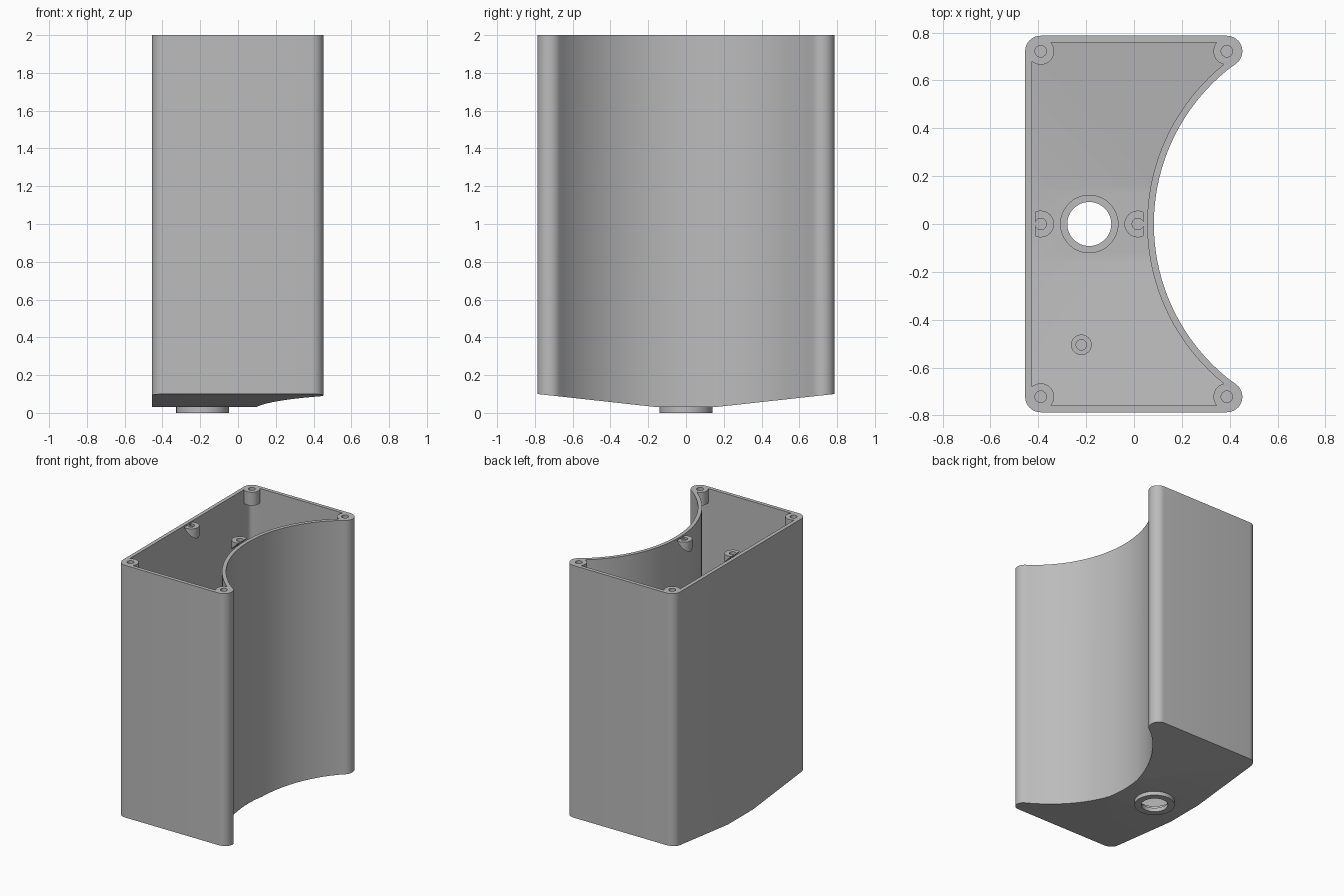
import bpy, bmesh, math
from mathutils import Vector

if "Cube" in bpy.data.objects:
    bpy.data.objects.remove(bpy.data.objects["Cube"])

TOP = 2.0
WALL = 0.028
CORNER_X, TIP_X, CORNER_Y, CORNER_R = -0.39, 0.388, 0.722, 0.065
CUT_X, CUT_R = 0.91, 0.827            # large round recess along one side
HOLE_X = -0.187

grey = bpy.data.materials.new("grey plastic")
grey.diffuse_color = (0.5, 0.5, 0.5, 1)
grey.use_nodes = True
grey.node_tree.nodes["Principled BSDF"].inputs["Base Color"].default_value = grey.diffuse_color


def arc(cx, cy, r, a0, a1, n):
    return [(cx + r * math.cos(math.radians(a0 + (a1 - a0) * i / n)),
             cy + r * math.sin(math.radians(a0 + (a1 - a0) * i / n))) for i in range(n + 1)]


def outline(inset):
    """Plan of the housing, shrunk by the inset."""
    r = CORNER_R - inset
    t = math.degrees(math.atan2(CORNER_Y, CUT_X - TIP_X))
    return (arc(CORNER_X, -CORNER_Y, r, 180, 270, 8)
            + arc(TIP_X, -CORNER_Y, r, 270, 360 + t, 12)
            + arc(CUT_X, 0, CUT_R + inset, 180 + t, 180 - t, 40)[1:-1]
            + arc(TIP_X, CORNER_Y, r, -t, 90, 12)
            + arc(CORNER_X, CORNER_Y, r, 90, 180, 8))


def prism(name, points, z0, z1, cuts=()):
    """Extrude a plan, then trim its underside with planes (point, downward normal)."""
    bm = bmesh.new()
    face = bm.faces.new([bm.verts.new((x, y, z0)) for x, y in points])
    ext = bmesh.ops.extrude_face_region(bm, geom=[face])
    bmesh.ops.translate(bm, vec=(0, 0, z1 - z0),
                        verts=[g for g in ext["geom"] if isinstance(g, bmesh.types.BMVert)])
    for co, no in cuts:
        res = bmesh.ops.bisect_plane(bm, geom=bm.verts[:] + bm.edges[:] + bm.faces[:], dist=1e-6,
                                     plane_co=co, plane_no=no, clear_outer=True)
        edges = [g for g in res["geom_cut"] if isinstance(g, bmesh.types.BMEdge)]
        bmesh.ops.contextual_create(bm, geom=edges)
    bmesh.ops.recalc_face_normals(bm, faces=bm.faces[:])
    me = bpy.data.meshes.new(name)
    bm.to_mesh(me)
    bm.free()
    ob = bpy.data.objects.new(name, me)
    bpy.context.collection.objects.link(ob)
    me.materials.append(grey)
    return ob


def cylinder(name, x, y, r, z0, z1, cuts=(), n=32):
    return prism(name, arc(x, y, r, 0, 360, n)[:-1], z0, z1, cuts)


def combine(target, tool, operation):
    mod = target.modifiers.new(operation, 'BOOLEAN')
    mod.operation, mod.solver, mod.object = operation, 'EXACT', tool
    bpy.context.view_layer.objects.active = target
    bpy.ops.object.modifier_apply(modifier=mod.name)
    bpy.data.objects.remove(tool)


def floor_planes(z):
    """Flat middle strip with a gentle rise towards both ends."""
    rise, run = 0.07, 0.637
    return [((0, 0, z), (0, 0, -1)),
            ((0, 0.15, z), Vector((0, rise, -run)).normalized()),
            ((0, -0.15, z), Vector((0, -rise, -run)).normalized())]


# Hollow shell
housing = prism("housing", outline(0), -0.2, TOP, floor_planes(0.03))
combine(housing, prism("cavity", outline(WALL), -0.2, TOP + 0.1, floor_planes(0.06)), 'DIFFERENCE')

# Corner screw posts
posts = [(x, s * CORNER_Y) for x in (CORNER_X, TIP_X) for s in (1, -1)]
for x, y in posts:
    combine(housing, cylinder("corner_post", x, y, 0.056, TOP - 0.1, TOP), 'UNION')

# Middle screw posts with sloped undersides
for x, s in ((CORNER_X, 1), (0.016, -1)):
    slope = [((x + s * 0.056, 0, TOP - 0.08), Vector((-s, 0, -1)).normalized())]
    combine(housing, cylinder("middle_post", x, 0, 0.056, TOP - 0.3, TOP, slope), 'UNION')
    posts.append((x, 0))

# Screw holes
for x, y in posts:
    combine(housing, cylinder("screw_hole", x, y, 0.024, TOP - 0.075, TOP + 0.1, n=24), 'DIFFERENCE')

# Outlet collar under the floor, with a stepped hole
combine(housing, cylinder("collar", HOLE_X, 0, 0.14, 0, 0.045, n=48), 'UNION')
combine(housing, cylinder("seat", HOLE_X, 0, 0.12, 0.03, 0.3, n=48), 'DIFFERENCE')
combine(housing, cylinder("outlet", HOLE_X, 0, 0.092, -0.1, 0.3, n=48), 'DIFFERENCE')

# Small screw boss on the floor
combine(housing, cylinder("floor_boss", -0.22, -0.505, 0.043, 0.085, 0.18), 'UNION')
combine(housing, cylinder("boss_hole", -0.22, -0.505, 0.022, 0.12, 0.3, n=24), 'DIFFERENCE')

bpy.ops.object.select_all(action='DESELECT')
housing.select_set(True)
bpy.context.view_layer.objects.active = housing
bpy.ops.object.shade_smooth_by_angle(angle=math.radians(30))
